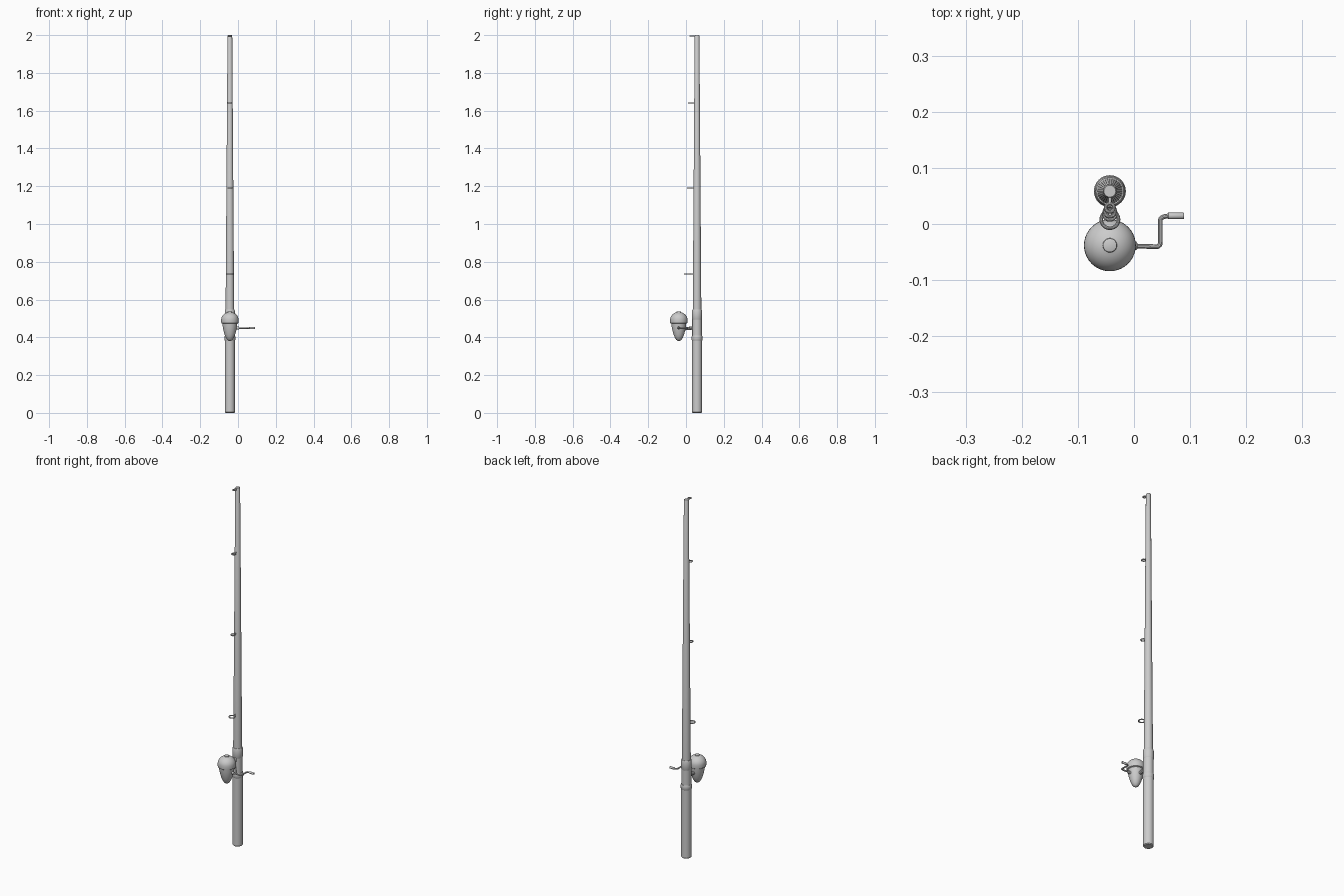
import bpy, math

if "Cube" in bpy.data.objects:
    bpy.data.objects.remove(bpy.data.objects["Cube"])

RX, RY = -0.043, 0.0585     # rod axis
CX, CY = -0.043, -0.038     # reel axis


def finish(obj, angle=35):
    bpy.ops.object.select_all(action='DESELECT')
    obj.select_set(True)
    bpy.context.view_layer.objects.active = obj
    bpy.ops.object.shade_smooth_by_angle(angle=math.radians(angle))
    return obj


def lathe(name, profile, x, y, z=0, n=32, rot=(0, 0, 0)):
    """Closed solid of revolution from (radius, height) points, bottom to top."""
    verts, faces = [], []
    for r, h in profile:
        for i in range(n):
            a = 2 * math.pi * i / n
            verts.append((r * math.cos(a), r * math.sin(a), h))
    for k in range(len(profile) - 1):
        for i in range(n):
            j = (i + 1) % n
            faces.append((k*n + i, k*n + j, k*n + n + j, k*n + n + i))
    faces.append(tuple(reversed(range(n))))
    faces.append(tuple(range(len(verts) - n, len(verts))))
    me = bpy.data.meshes.new(name)
    me.from_pydata(verts, [], faces)
    ob = bpy.data.objects.new(name, me)
    bpy.context.collection.objects.link(ob)
    ob.location, ob.rotation_euler = (x, y, z), rot
    return finish(ob)


def tube(name, pts, r):
    """Round tube with softened corners along a path."""
    cu = bpy.data.curves.new(name, 'CURVE')
    cu.dimensions, cu.bevel_depth, cu.bevel_resolution = '3D', r, 3
    cu.use_fill_caps = True
    cu.resolution_u = 5
    sp = cu.splines.new('NURBS')
    sp.points.add(len(pts) - 1)
    for p, c in zip(sp.points, pts):
        p.co = (*c, 1)
    sp.order_u, sp.use_endpoint_u = 3, True
    ob = bpy.data.objects.new(name, cu)
    bpy.context.collection.objects.link(ob)
    bpy.ops.object.select_all(action='DESELECT')
    ob.select_set(True)
    bpy.context.view_layer.objects.active = ob
    bpy.ops.object.convert(target='MESH')
    return finish(bpy.context.object)


# Rod: grip, reel seat, tapering blank
lathe("grip", [(0.023, 0), (0.0265, 0.004), (0.0265, 0.386)], RX, RY)
lathe("seat_lower_hood", [(0.0265, 0.383), (0.0285, 0.386), (0.0285, 0.404),
                          (0.0265, 0.41)], RX, RY)
lathe("reel_seat", [(0.0255, 0.40), (0.0255, 0.50)], RX, RY)
lathe("seat_upper_hood", [(0.0255, 0.494), (0.027, 0.497), (0.027, 0.540),
                          (0.0245, 0.547)], RX, RY)
lathe("rod_blank", [(0.0228, 0.53), (0.0125, 1.996), (0.0105, 2.0)], RX, RY)

# Line guides: flat ring in front of the rod, short foot and a wrap
for i, (z, yc, r) in enumerate([(0.735, 0.008, 0.0155), (1.19, 0.018, 0.0108),
                                (1.64, 0.0225, 0.0095), (1.996, 0.029, 0.0075)]):
    bpy.ops.mesh.primitive_torus_add(major_radius=r, minor_radius=0.0032,
                                     major_segments=28, minor_segments=10,
                                     location=(RX, yc, z))
    ring = bpy.context.object
    ring.name = f"guide_ring_{i}"
    finish(ring)
    y0 = yc + r
    lathe(f"guide_foot_{i}", [(0.003, 0), (0.003, RY - y0 - 0.005)],
          RX, y0, z, 12, (-math.pi / 2, 0, 0))

# Reel: pointed body, cap dome, front button
lathe("reel_body", [(0.005, 0.381), (0.013, 0.386), (0.021, 0.398), (0.028, 0.415),
                    (0.034, 0.437), (0.038, 0.458), (0.040, 0.480)], CX, CY, n=40)
dome = [(0.041, 0.473), (0.0455, 0.476), (0.0462, 0.482), (0.0462, 0.492)]
dome += [(0.0462 * math.cos(math.radians(a)), 0.492 + 0.042 * math.sin(math.radians(a)))
         for a in range(10, 80, 8)]
lathe("reel_cover", dome + [(0.012, 0.5335)], CX, CY, n=40)
lathe("line_opening", [(0.012, 0.525), (0.012, 0.536), (0.010, 0.537)], CX, CY, n=24)

# Reel foot: stem to the rod and a plate lying on the seat
tube("reel_stem", [(CX, -0.015, 0.445), (CX, 0.015, 0.447), (CX, 0.04, 0.45)], 0.009)
bpy.ops.mesh.primitive_cube_add(size=1, location=(RX, 0.0345, 0.45))
plate = bpy.context.object
plate.name = "reel_foot"
plate.scale = (0.02, 0.008, 0.09)
bpy.ops.object.transform_apply(location=False, scale=True)
bev = plate.modifiers.new("bevel", 'BEVEL')
bev.width, bev.segments = 0.003, 2
finish(plate)

# Crank with collar and knob
side = (0, math.pi / 2, 0)
lathe("crank_collar", [(0.0075, 0), (0.0075, 0.012), (0.005, 0.014)],
      -0.008, -0.039, 0.449, 20, side)
tube("crank_arm", [(-0.012, -0.039, 0.449), (0.03, -0.040, 0.449), (0.047, -0.041, 0.449),
                   (0.047, -0.022, 0.449), (0.047, 0.0, 0.449), (0.047, 0.0145, 0.449),
                   (0.068, 0.0145, 0.449)], 0.0042)
lathe("crank_knob", [(0.0045, 0), (0.006, 0.002), (0.006, 0.028), (0.005, 0.0295)],
      0.0595, 0.0145, 0.449, 20, side)
